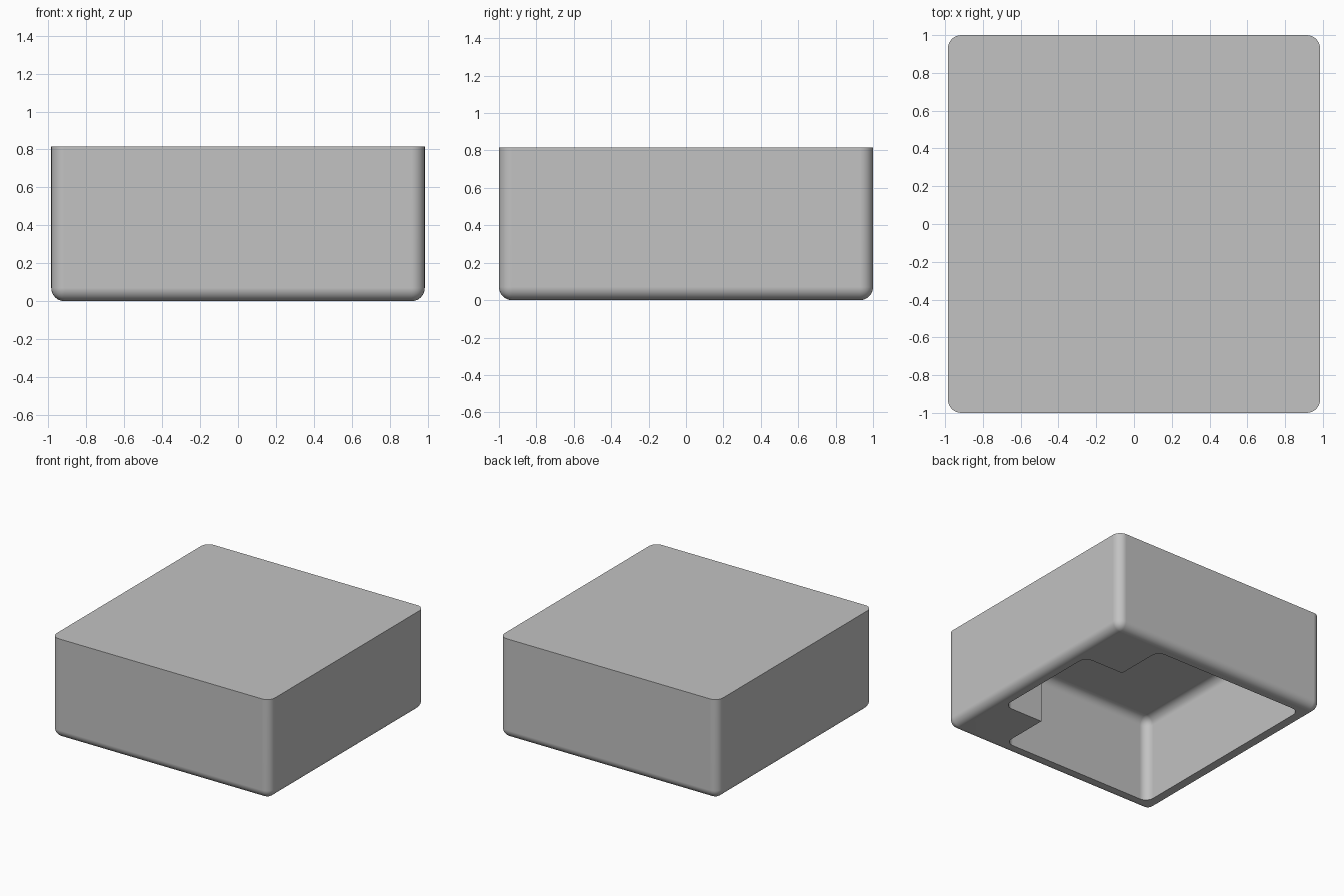
import bpy, bmesh
from math import radians

if "Cube" in bpy.data.objects:
    bpy.data.objects.remove(bpy.data.objects["Cube"], do_unlink=True)

WIDTH, DEPTH, HEIGHT = 0.985, 1.0, 0.815   # half width, half depth, full height
WALL = 0.115
FILLET = 0.07

grey = bpy.data.materials.new("plain_grey")
grey.use_nodes = True
colour = (0.54, 0.54, 0.54, 1)
grey.diffuse_color = colour
grey.node_tree.nodes["Principled BSDF"].inputs["Base Color"].default_value = colour


def rounded_box(name, xs, ys, zs, round_top):
    """Box with filleted uprights and one filleted end; the other end stays sharp."""
    bm = bmesh.new()
    bmesh.ops.create_cube(bm, size=1)
    for v in bm.verts:
        v.co = [r[0] if c < 0 else r[1] for c, r in zip(v.co, (xs, ys, zs))]
    sharp_z = zs[0] if round_top else zs[1]
    edges = [e for e in bm.edges
             if any(abs(v.co.z - sharp_z) > 0.001 for v in e.verts)]
    bmesh.ops.bevel(bm, geom=edges, offset=FILLET, segments=8, profile=0.5,
                    affect='EDGES', clamp_overlap=True)
    bmesh.ops.recalc_face_normals(bm, faces=bm.faces)
    mesh = bpy.data.meshes.new(name)
    bm.to_mesh(mesh)
    bm.free()
    mesh.materials.append(grey)
    obj = bpy.data.objects.new(name, mesh)
    bpy.context.collection.objects.link(obj)
    return obj


# Outer body, sharp on top and rounded underneath
body = rounded_box("hollow_body", (-WIDTH, WIDTH), (-DEPTH, DEPTH), (0, HEIGHT), False)

# Cavity open underneath: a wide chamber plus a narrower bay between two corner blocks
ceiling = HEIGHT - WALL
inner_x, inner_y = WIDTH - WALL, DEPTH - WALL
cutters = [
    rounded_box("chamber_cutter", (-inner_x, 0.51), (-inner_y, inner_y), (-0.2, ceiling), True),
    rounded_box("bay_cutter", (-0.4, inner_x), (-0.47, 0.47), (-0.3, ceiling), True),
]
for cutter in cutters:
    cutter.hide_render = True
    mod = body.modifiers.new(cutter.name, 'BOOLEAN')
    mod.operation = 'DIFFERENCE'
    mod.solver = 'EXACT'
    mod.object = cutter

# Bake the cuts and drop the cutters
bpy.context.view_layer.update()
graph = bpy.context.evaluated_depsgraph_get()
cut_mesh = bpy.data.meshes.new_from_object(body.evaluated_get(graph))
body.modifiers.clear()
body.data = cut_mesh
for cutter in cutters:
    bpy.data.objects.remove(cutter, do_unlink=True)

# Smooth fillets, crisp rims and flat walls
bpy.ops.object.select_all(action='DESELECT')
body.select_set(True)
bpy.context.view_layer.objects.active = body
bpy.ops.object.shade_smooth_by_angle(angle=radians(30))
normals = body.modifiers.new("flat_walls", 'WEIGHTED_NORMAL')
normals.keep_sharp = True
